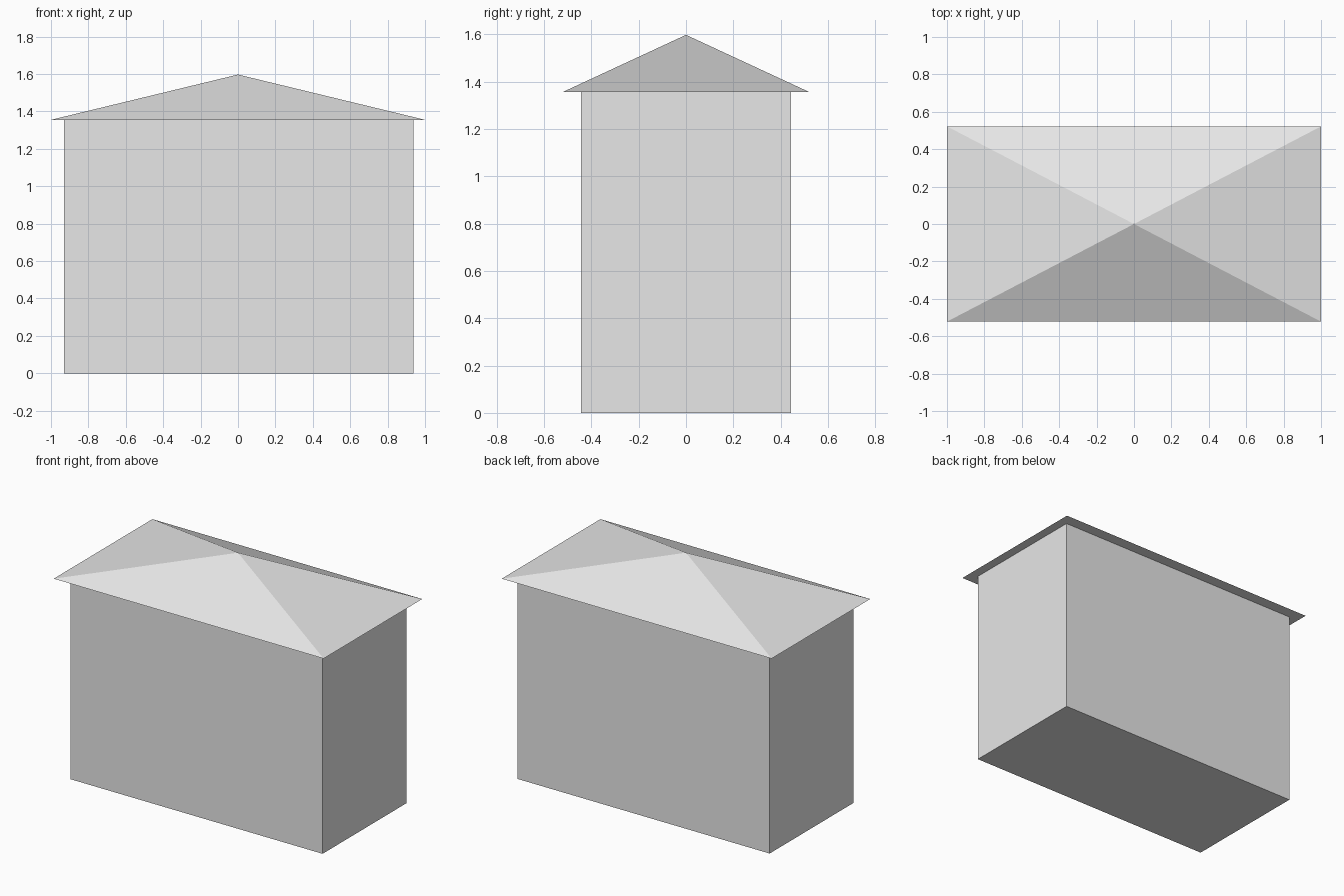
import bpy
import bmesh

default = bpy.data.objects.get("Cube")
if default:
    bpy.data.objects.remove(default, do_unlink=True)

# One plain grey for the whole building
grey = bpy.data.materials.new("light grey")
grey.use_nodes = True
colour = (0.8, 0.8, 0.8, 1)
grey.diffuse_color = colour
grey.node_tree.nodes["Principled BSDF"].inputs["Base Color"].default_value = colour

EAVE, PEAK = 1.355, 1.597


def rectangle(bm, x0, x1, y, z):
    """Add a floor-plan rectangle facing down."""
    corners = [(x0, -y), (x0, y), (x1, y), (x1, -y)]
    return bm.faces.new([bm.verts.new((px, py, z)) for px, py in corners])


def finish(bm, name):
    bmesh.ops.recalc_face_normals(bm, faces=bm.faces)
    mesh = bpy.data.meshes.new(name)
    bm.to_mesh(mesh)
    bm.free()
    mesh.materials.append(grey)
    obj = bpy.data.objects.new(name, mesh)
    bpy.context.collection.objects.link(obj)


# Walls: floor plan raised to the eaves, a little off centre
bm = bmesh.new()
floor = rectangle(bm, -0.93, 0.937, 0.443, 0)
top = bmesh.ops.extrude_face_region(bm, geom=[floor], use_keep_orig=True)["geom"]
bmesh.ops.translate(bm, vec=(0, 0, EAVE),
                    verts=[g for g in top if isinstance(g, bmesh.types.BMVert)])
finish(bm, "walls")

# Roof: overhanging soffit with four slopes meeting at one peak
bm = bmesh.new()
soffit = rectangle(bm, -1, 1, 0.522, EAVE)
peak = bm.verts.new((0, 0, PEAK))
for edge in list(soffit.edges):
    bm.faces.new((*edge.verts, peak))
finish(bm, "roof")
